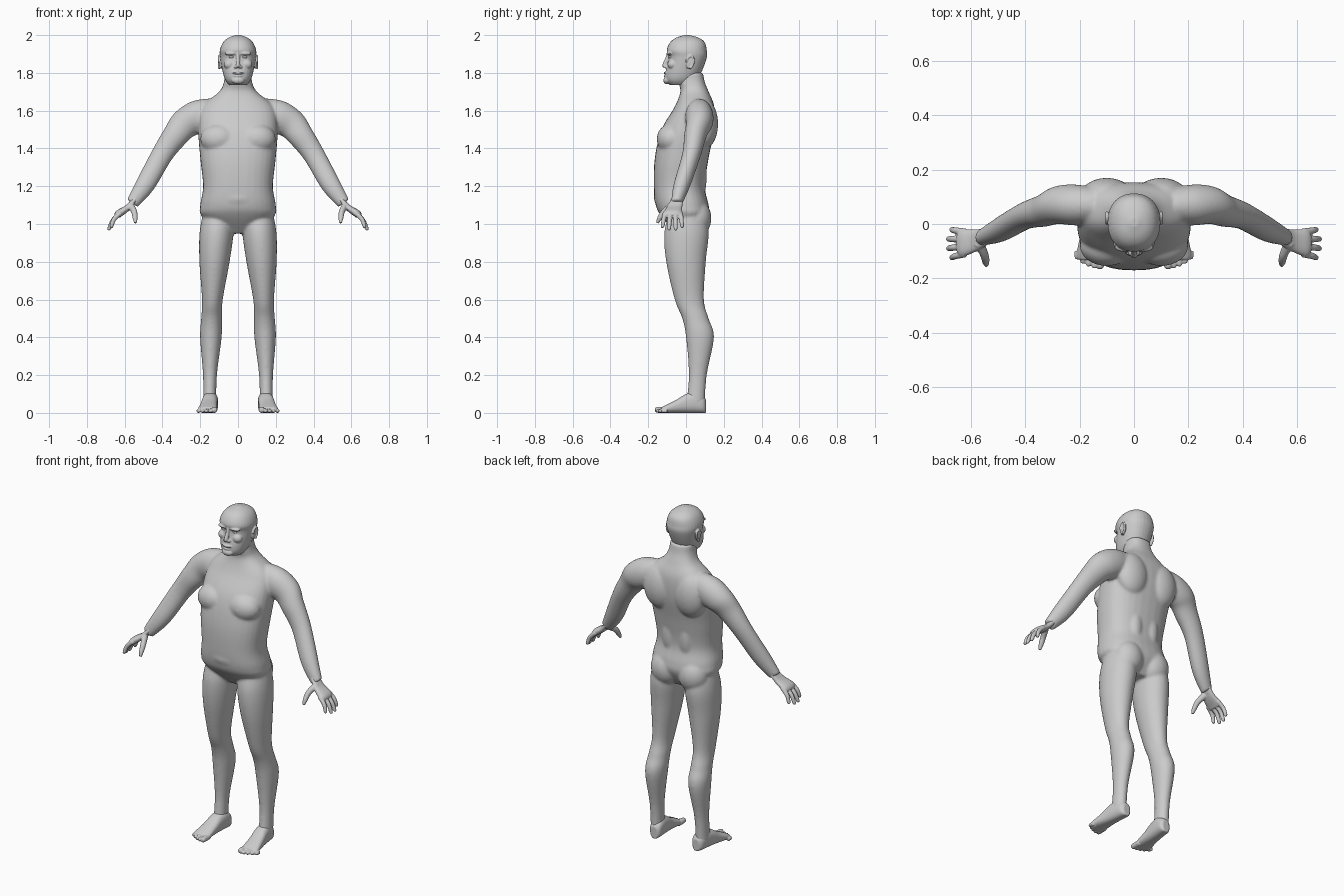
import bpy
import bmesh
from math import sin, cos, pi, radians
from mathutils import Vector, Matrix, Euler

default_cube = bpy.data.objects.get("Cube")
if default_cube:
    bpy.data.objects.remove(default_cube)

X, Y, Z = Vector((1, 0, 0)), Vector((0, 1, 0)), Vector((0, 0, 1))
SIDES = {"left": 1, "right": -1}

skin = bpy.data.materials.new("skin_grey")
skin.use_nodes = True
skin_colour = (.6, .6, .6, 1)
skin.diffuse_color = skin_colour
skin.node_tree.nodes["Principled BSDF"].inputs["Base Color"].default_value = skin_colour


def spline(keys, steps=6):
    """Smoothly interpolate rows of numbers."""
    keys = [Vector(key) for key in keys]
    last = len(keys) - 1
    out = []
    for i in range(last):
        before, start = keys[max(i - 1, 0)], keys[i]
        end, after = keys[i + 1], keys[min(i + 2, last)]
        leave, arrive = (end - before) / 2, (after - start) / 2
        for step in range(steps):
            t = step / steps
            ease = t * t * (3 - 2 * t)
            out.append(start.lerp(end, ease) + leave * (t * (1 - t) ** 2)
                       - arrive * (t * t * (1 - t)))
    return out + [keys[last]]


def power(value, exponent):
    return abs(value) ** exponent * (1 if value >= 0 else -1)


def loft(bm, keys, u, v=None, side=1, square=2, sides=32):
    """Closed tube through (x, y, z, radius along u, radius along v) rows."""
    rows = spline(keys)
    centres = [Vector(row[:3]) for row in rows]
    rings = []
    for i, row in enumerate(rows):
        tangent = centres[min(i + 1, len(rows) - 1)] - centres[max(i - 1, 0)]
        across = v or tangent.cross(u).normalized()
        ring = []
        for k in range(sides):
            angle = 2 * pi * k / sides
            point = (centres[i] + u * (row[3] * power(cos(angle), 2 / square))
                     + across * (row[4] * power(sin(angle), 2 / square)))
            ring.append(bm.verts.new((point.x * side, point.y, point.z)))
        rings.append(ring)
    faces = [bm.faces.new(rings[0]), bm.faces.new(rings[-1])]
    for lower, upper in zip(rings, rings[1:]):
        for k in range(sides):
            j = (k + 1) % sides
            faces.append(bm.faces.new((lower[k], lower[j], upper[j], upper[k])))
    bmesh.ops.recalc_face_normals(bm, faces=faces)


def limb(bm, keys, u, flat=1, **options):
    """Loft through (x, y, z, radius) rows, thinner or thicker across."""
    loft(bm, [(x, y, z, r, r * flat) for x, y, z, r in keys], u, **options)


def upright(bm, keys, centre_x, **options):
    """Loft along z through (z, half width, front y, back y) rows."""
    rows = [(centre_x(z), (front + back) / 2, z, width, (back - front) / 2)
            for z, width, front, back in keys]
    loft(bm, rows, X, Y, **options)


def middle(z):
    return 0


def leg_line(z):
    return .15 - .04 * z * z


def blob(bm, centre, radii, tilt=0):
    place = (Matrix.Translation(centre) @ Euler((radians(tilt), 0, 0)).to_matrix().to_4x4()
             @ Matrix.Diagonal((*radii, 1)))
    bmesh.ops.create_uvsphere(bm, u_segments=24, v_segments=16, radius=1, matrix=place)


def pair(bm, centre, radii, tilt=0):
    x, y, z = centre
    for side in SIDES.values():
        blob(bm, (x * side, y, z), radii, tilt)


def finish(bm, name, voxel, relax):
    """Fuse the shapes into one smooth skinned object."""
    mesh = bpy.data.meshes.new(name)
    bm.to_mesh(mesh)
    bm.free()
    mesh.materials.append(skin)
    obj = bpy.data.objects.new(name, mesh)
    bpy.context.collection.objects.link(obj)
    fuse = obj.modifiers.new("fuse", "REMESH")
    fuse.mode = "VOXEL"
    fuse.voxel_size = voxel
    fuse.use_smooth_shade = True
    soften = obj.modifiers.new("soften", "SMOOTH")
    soften.factor = .5
    soften.iterations = relax


FINE = .0035

# Torso and neck
body = bmesh.new()
upright(body, [
    (.95, .07, -.05, .07), (1.04, .19, -.13, .12), (1.1, .2, -.16, .12),
    (1.2, .185, -.17, .1), (1.35, .2, -.165, .12), (1.5, .21, -.13, .15),
    (1.62, .19, -.06, .15), (1.7, .1, -.03, .12), (1.75, .075, -.04, .1),
    (1.8, .07, -.04, .09)], middle, square=2.4)
pair(body, (.1, .1, 1.53), (.1, .07, .13))      # shoulder blades
pair(body, (.1, -.08, 1.45), (.1, .075, .08))   # chest
pair(body, (.09, .055, 1.03), (.09, .08, .1))   # buttocks
pair(body, (.055, .06, 1.25), (.05, .05, .14))  # lower back
blob(body, (0, -.08, 1.14), (.16, .09, .08))    # belly

# Legs and arms
for side in SIDES.values():
    upright(body, [
        (1.06, .08, -.09, .1), (.95, .09, -.115, .12), (.8, .08, -.105, .105),
        (.6, .055, -.06, .095), (.5, .055, -.02, .12), (.4, .057, 0, .148),
        (.2, .037, .015, .11), (.05, .035, 0, .1)], leg_line, side=side)
    limb(body, [
        (.13, .07, 1.6, .06), (.21, .07, 1.57, .075), (.28, .07, 1.53, .07),
        (.33, .05, 1.47, .06), (.4, .03, 1.37, .05), (.49, -.02, 1.21, .045),
        (.56, -.05, 1.11, .03)], Y, flat=1.15, side=side)
finish(body, "body", 2 * FINE, relax=10)

# Head with facial forms
head = bmesh.new()
upright(head, [
    (1.735, .045, -.085, .02), (1.76, .066, -.106, .05), (1.8, .08, -.108, .08),
    (1.88, .094, -.092, .11), (1.92, .096, -.102, .11), (1.96, .08, -.085, .1),
    (1.985, .053, -.055, .07), (2, .015, -.01, .02)], middle, square=2.2)
pair(head, (.035, -.085, 1.903), (.036, .018, .01))  # brows
pair(head, (.046, -.072, 1.845), (.03, .026, .026))  # cheeks
pair(head, (.012, -.105, 1.832), (.01, .012, .009))  # nostrils
blob(head, (0, -.105, 1.8), (.032, .014, .007))      # upper lip
blob(head, (0, -.105, 1.784), (.024, .013, .007))    # lower lip
blob(head, (0, -.1, 1.76), (.034, .02, .02))         # chin
limb(head, [(0, -.092, 1.905, .01), (0, -.1, 1.875, .01),
            (0, -.113, 1.842, .012), (0, -.112, 1.83, .009)], X)

# Ears: a flat lobe with a raised rim
pair(head, (.093, .02, 1.855), (.009, .02, .034), tilt=-15)
for side in SIDES.values():
    rim = []
    for step in range(8):
        angle = radians(step * 35 - 70)
        rim.append((.1, .02 + .02 * cos(angle) + .006 * sin(angle),
                    1.855 + .034 * sin(angle), .006))
    limb(head, rim, X, side=side, sides=12)
finish(head, "head", FINE, relax=4)

for label, side in SIDES.items():
    # Eye
    eye = bmesh.new()
    blob(eye, (.033 * side, -.079, 1.884), (.016, .013, .008))
    finish(eye, label + "_eye", FINE / 2, relax=2)

    # Hand: palm, four fingers and thumb
    hand = bmesh.new()
    limb(hand, [(.53, -.04, 1.15, .03), (.58, -.06, 1.09, .04), (.63, -.07, 1.055, .05),
                (.64, -.07, 1.04, .04)], Y, flat=.4, side=side, square=2.5)
    for finger in range(4):
        shorter = .013 if finger in (0, 3) else 0
        root = Vector((.62, -.11 + .027 * finger, 1.06))
        tip = Vector((.686 - shorter, -.125 + .035 * finger, .967 + shorter))
        knuckle = root.lerp(tip, .5) + Vector((.009, 0, .006))
        limb(hand, [(*root, .013), (*knuckle, .012), (*knuckle.lerp(tip, .8), .01),
                    (*tip, .005)], Y, side=side, sides=16)
    limb(hand, [(.57, -.07, 1.1, .02), (.55, -.115, 1.065, .016), (.545, -.14, 1.03, .013),
                (.543, -.152, 1.005, .007)], X, side=side, sides=16)
    finish(hand, label + "_hand", FINE, relax=3)

    # Foot from heel to ball, each ring (y, half width, height) resting on the ground
    foot = bmesh.new()
    rings = [(.106, .02, .07), (.09, .035, .09), (.05, .04, .11), (0, .042, .1),
             (-.05, .045, .07), (-.11, .05, .04), (-.13, .043, .03)]
    loft(foot, [(.15 - y / 10, y, height / 2, width, height / 2)
                for y, width, height in rings], X, Z, side=side, square=2.5)
    # Five toes, the inner one thickest and longest
    for toe in range(5):
        radius = .011 if toe else .016
        x = .125 + .021 * toe
        tip = -.165 + .0022 * toe ** 2
        limb(foot, [(x, -.1, radius, radius), (x, tip + .02, radius, radius),
                    (x, tip + .006, radius, radius * .85), (x, tip, radius, radius / 2)],
             X, v=Z, side=side, sides=16)
    finish(foot, label + "_foot", FINE, relax=3)
